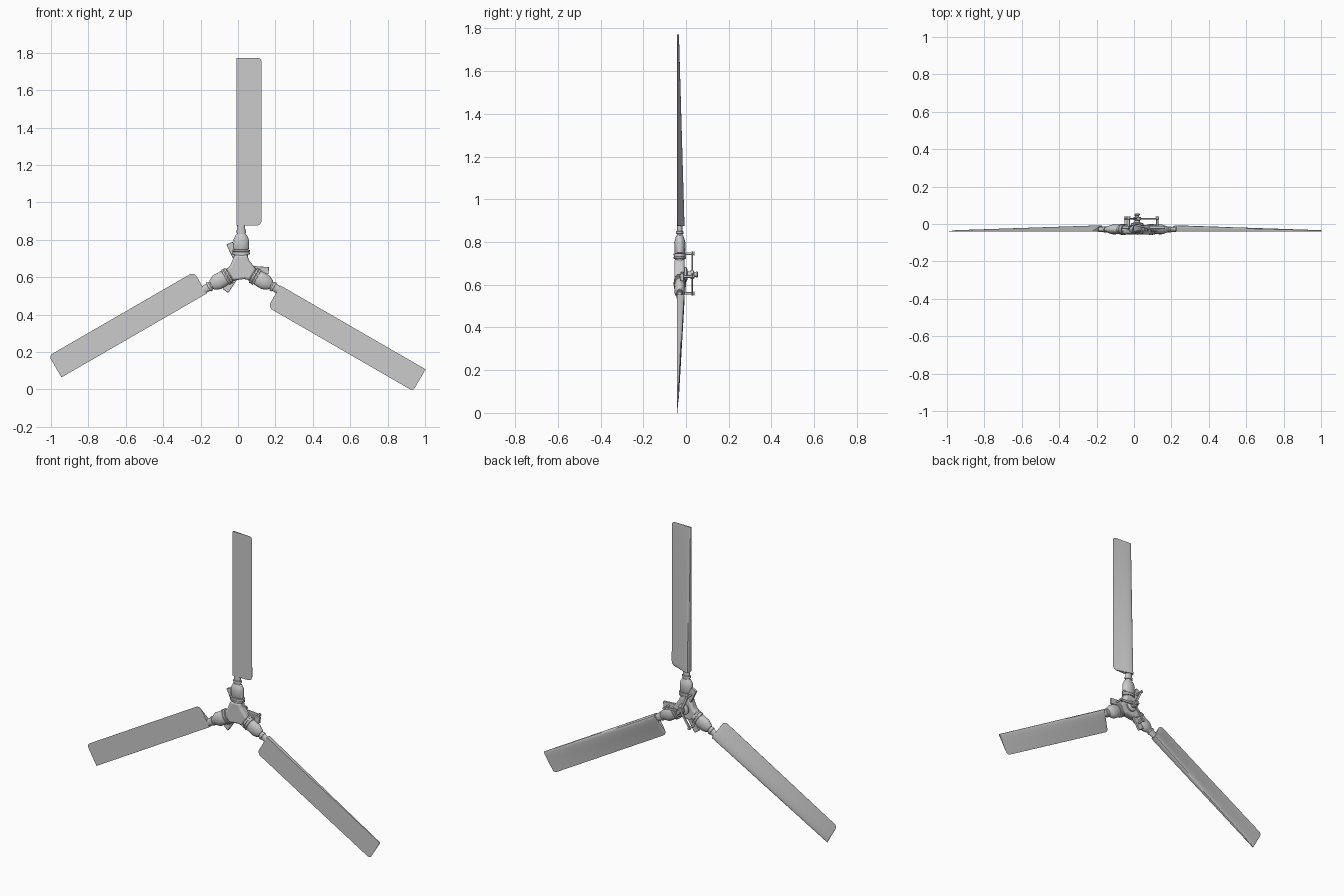
import bpy, bmesh, math
from mathutils import Matrix, Vector

if "Cube" in bpy.data.objects:
    bpy.data.objects.remove(bpy.data.objects["Cube"])

CX, CZ = 0.017, 0.648          # rotor axis position, axis runs along y
ARM_Y = -0.029                 # plane of the blade roots


def place(angle):
    """Turn a part about the rotor axis and move it to the hub."""
    return Matrix.Translation((CX, 0, CZ)) @ Matrix.Rotation(math.radians(angle), 4, 'Y')


def finish(name, bm, matrix, smooth=True, bevel=0):
    bmesh.ops.recalc_face_normals(bm, faces=bm.faces)
    me = bpy.data.meshes.new(name)
    bm.to_mesh(me)
    bm.free()
    ob = bpy.data.objects.new(name, me)
    bpy.context.collection.objects.link(ob)
    me.transform(matrix)
    if bevel:
        mod = ob.modifiers.new("bevel", 'BEVEL')
        mod.width, mod.segments, mod.limit_method = bevel, 3, 'ANGLE'
    if smooth:
        bpy.ops.object.select_all(action='DESELECT')
        bpy.context.view_layer.objects.active = ob
        ob.select_set(True)
        bpy.ops.object.shade_smooth_by_angle(angle=math.radians(30))
    return ob


def lathe(name, profile, matrix, n=32):
    """Spin (radius, height) points about local z, with capped ends."""
    bm = bmesh.new()
    rings = [[bm.verts.new((r * math.cos(2 * math.pi * i / n), r * math.sin(2 * math.pi * i / n), h))
              for i in range(n)] for r, h in profile]
    for a, b in zip(rings, rings[1:]):
        for i in range(n):
            bm.faces.new((a[i], a[(i + 1) % n], b[(i + 1) % n], b[i]))
    bm.faces.new(rings[0])
    bm.faces.new(rings[-1])
    return finish(name, bm, matrix)


def slab(name, outline, y0, y1, matrix, bevel=0.003):
    """Extrude an (x, z) outline from y0 to y1."""
    bm = bmesh.new()
    face = bm.faces.new([bm.verts.new((x, y0, z)) for x, z in outline])
    ext = bmesh.ops.extrude_face_region(bm, geom=[face])
    bm.faces.new([bm.verts.new((x, y0, z)) for x, z in outline])
    verts = [v for v in ext['geom'] if isinstance(v, bmesh.types.BMVert)]
    bmesh.ops.translate(bm, verts=verts, vec=(0, y1 - y0, 0))
    bmesh.ops.remove_doubles(bm, verts=bm.verts, dist=1e-6)
    return finish(name, bm, matrix, bevel=bevel)


def stadium(z0, z1, w, n=8):
    """Bar outline along local z with a rounded outer end."""
    r = w / 2
    return [(-r, z0), (r, z0)] + [(r * math.cos(math.pi * i / n), z1 - r + r * math.sin(math.pi * i / n))
                                  for i in range(n + 1)]


# Blade: flat upright front, blunt leading edge, back sloping to a thin trailing edge
LEAD, TRAIL, ROOT, TIP, FRONT = -0.025, 0.109, 0.228, 1.124, -0.041
SHAPE = [(0, 0), (0, .5), (.015, .78), (.045, .94), (.09, 1), (.16, .98), (.28, .88),
         (.42, .72), (.56, .54), (.7, .37), (.85, .19), (1, .03), (1, 0)]


def blade(name, matrix):
    stations = []                                   # (radius, trailing edge)
    for i in range(7):
        a = math.pi / 2 * i / 6
        stations.append((ROOT + .028 * (1 - math.cos(a)), TRAIL - .028 * (1 - math.sin(a))))
    stations += [(ROOT + (TIP - ROOT) * i / 12, TRAIL) for i in range(1, 12)]
    for i in range(7):
        a = math.pi / 2 * i / 6
        stations.append((TIP - .02 * (1 - math.sin(a)), TRAIL - .02 * (1 - math.cos(a))))
    bm = bmesh.new()
    rings = []
    for r, te in stations:
        thick = .034 - .026 * (r - ROOT) / (TIP - ROOT)
        rings.append([bm.verts.new((LEAD + t * (te - LEAD), FRONT + thick * h, r)) for t, h in SHAPE])
    n = len(SHAPE)
    for a, b in zip(rings, rings[1:]):
        for i in range(n):
            bm.faces.new((a[i], a[(i + 1) % n], b[(i + 1) % n], b[i]))
    bm.faces.new(rings[0])
    bm.faces.new(rings[-1])
    return finish(name, bm, matrix)


# Blade grip: hub socket, clamp collar, bell, necked shank with rings
SOCKET = [(.030, 0), (.033, .04), (.037, .065), (.037, .075)]
COLLAR = [(.038, .073), (.046, .074), (.046, .083), (.043, .084), (.043, .088), (.046, .089),
          (.046, .098), (.038, .099)]
GRIP = [(.036, .097), (.041, .103), (.042, .150), (.038, .160), (.029, .178), (.026, .182), (.022, .183),
        (.022, .190), (.027, .191), (.027, .202), (.022, .203), (.021, .235)]
for i in range(3):
    m = place(120 * i)
    arm = m @ Matrix.Translation((0, ARM_Y, 0)) @ Matrix.Diagonal((1, .62, 1, 1))
    lathe(f"hub_socket_{i+1}", SOCKET, arm)
    lathe(f"clamp_collar_{i+1}", COLLAR, arm)
    lathe(f"blade_grip_{i+1}", GRIP, arm)
    blade(f"blade_{i+1}", m)

    # Pitch linkage: horn plate, pin and rear spider arm
    link = place(120 * i - 25)
    horn = [(-.017, .05), (.017, .05), (.019, .148), (-.019, .148)]
    slab(f"pitch_horn_{i+1}", horn, -.026, -.010, link)
    slab(f"spider_arm_{i+1}", stadium(0, .118, .014), .025, .032, link, .0015)
    pin = link @ Matrix.Translation((0, 0, .108)) @ Matrix.Rotation(-math.pi / 2, 4, 'X')
    lathe(f"pitch_pin_{i+1}", [(.009, -.030), (.009, -.022), (.006, -.022), (.006, .034),
                               (.009, .034), (.009, .039)], pin, 16)

# Three-cornered hub body with concave sides
outline = []
for i in range(3):
    for u, r in ((-.035, .072), (.035, .072), (.038, .048)):
        p = Matrix.Rotation(math.radians(120 * i), 3, 'Y') @ Vector((u, 0, r))
        outline.append((p.x, p.z))
slab("hub_body", outline, -.055, -.006, place(0), .014)

# Rear shaft with flange, spider boss and nut
shaft = place(0) @ Matrix.Rotation(-math.pi / 2, 4, 'X')
lathe("rear_shaft", [(.034, -.012), (.034, .002), (.026, .006), (.014, .008), (.014, .020), (.020, .021),
                     (.020, .036), (.011, .037), (.011, .046), (.014, .047), (.014, .052), (.010, .056)], shaft)
